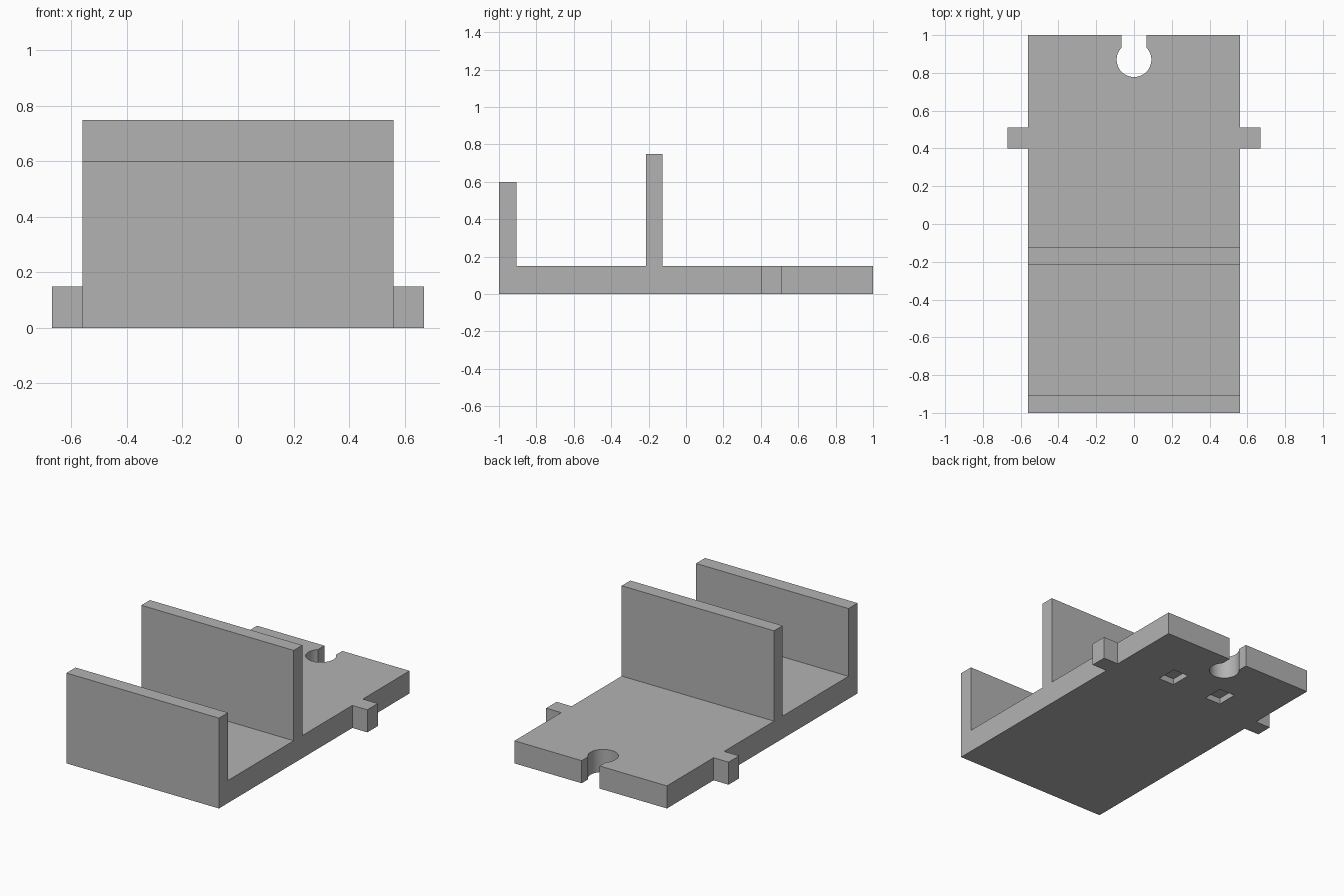
import bpy
import bmesh
import math

if "Cube" in bpy.data.objects:
    bpy.data.objects.remove(bpy.data.objects["Cube"], do_unlink=True)

GREY = (0.45, 0.45, 0.45, 1.0)
HALF_WIDTH = 0.56
PLATE = 0.15

grey = bpy.data.materials.new("plain grey")
grey.use_nodes = True
grey.diffuse_color = GREY
grey.node_tree.nodes["Principled BSDF"].inputs["Base Color"].default_value = GREY


def prism(name, points, offset):
    """Extrude a closed outline of 3D points along an offset."""
    bm = bmesh.new()
    face = bm.faces.new([bm.verts.new(p) for p in points])
    result = bmesh.ops.extrude_face_region(bm, geom=[face])
    moved = [g for g in result["geom"] if isinstance(g, bmesh.types.BMVert)]
    bmesh.ops.translate(bm, verts=moved, vec=offset)
    bmesh.ops.recalc_face_normals(bm, faces=bm.faces)
    mesh = bpy.data.meshes.new(name)
    bm.to_mesh(mesh)
    bm.free()
    obj = bpy.data.objects.new(name, mesh)
    mesh.materials.append(grey)
    bpy.context.collection.objects.link(obj)
    return obj


def box(name, x0, x1, y0, y1, z0, z1):
    outline = [(x0, y0, z0), (x1, y0, z0), (x1, y1, z0), (x0, y1, z0)]
    return prism(name, outline, (0, 0, z1 - z0))


def combine(target, tool, operation):
    """Apply a boolean and remove the tool object."""
    mod = target.modifiers.new(operation.lower(), "BOOLEAN")
    mod.operation = operation
    mod.solver = "EXACT"
    mod.object = tool
    bpy.context.view_layer.objects.active = target
    bpy.ops.object.modifier_apply(modifier=mod.name)
    bpy.data.objects.remove(tool, do_unlink=True)


# Base plate with its front and middle upright walls, from one side profile
front_wall = (-1.0, -0.905, 0.60)
middle_wall = (-0.215, -0.125, 0.75)
profile = [(-1, 0)]
for y0, y1, top in (front_wall, middle_wall):
    profile += [(y0, PLATE), (y0, top), (y1, top), (y1, PLATE)]
profile += [(1, PLATE), (1, 0)]
profile.remove((-1.0, PLATE))
bracket = prism("bracket", [(-HALF_WIDTH, y, z) for y, z in profile],
                (2 * HALF_WIDTH, 0, 0))

# Keyhole notch in the back edge: round hole opening into a slot
radius, slot, hole_y = 0.092, 0.066, 0.87
start = math.acos(slot / radius)
sweep = math.pi + 2 * start
steps = 40
keyhole = [(slot, 1.1, -0.1)]
for i in range(steps + 1):
    a = start - sweep * i / steps
    keyhole.append((radius * math.cos(a), hole_y + radius * math.sin(a), -0.1))
keyhole.append((-slot, 1.1, -0.1))
combine(bracket, prism("keyhole_cutter", keyhole, (0, 0, 0.4)), "DIFFERENCE")

# Side tabs and shallow underside pockets, mirrored left and right
for side in (-1, 1):
    inner, outer = sorted((side * 0.5, side * 0.67))
    combine(bracket, box("tab", inner, outer, 0.40, 0.51, 0, PLATE), "UNION")
    inner, outer = sorted((side * 0.13, side * 0.245))
    combine(bracket, box("pocket_cutter", inner, outer, 0.535, 0.675, -0.1, 0.04),
            "DIFFERENCE")

bpy.ops.object.select_all(action="DESELECT")
bracket.select_set(True)
bpy.context.view_layer.objects.active = bracket
bpy.ops.object.shade_smooth_by_angle(angle=math.radians(30))
